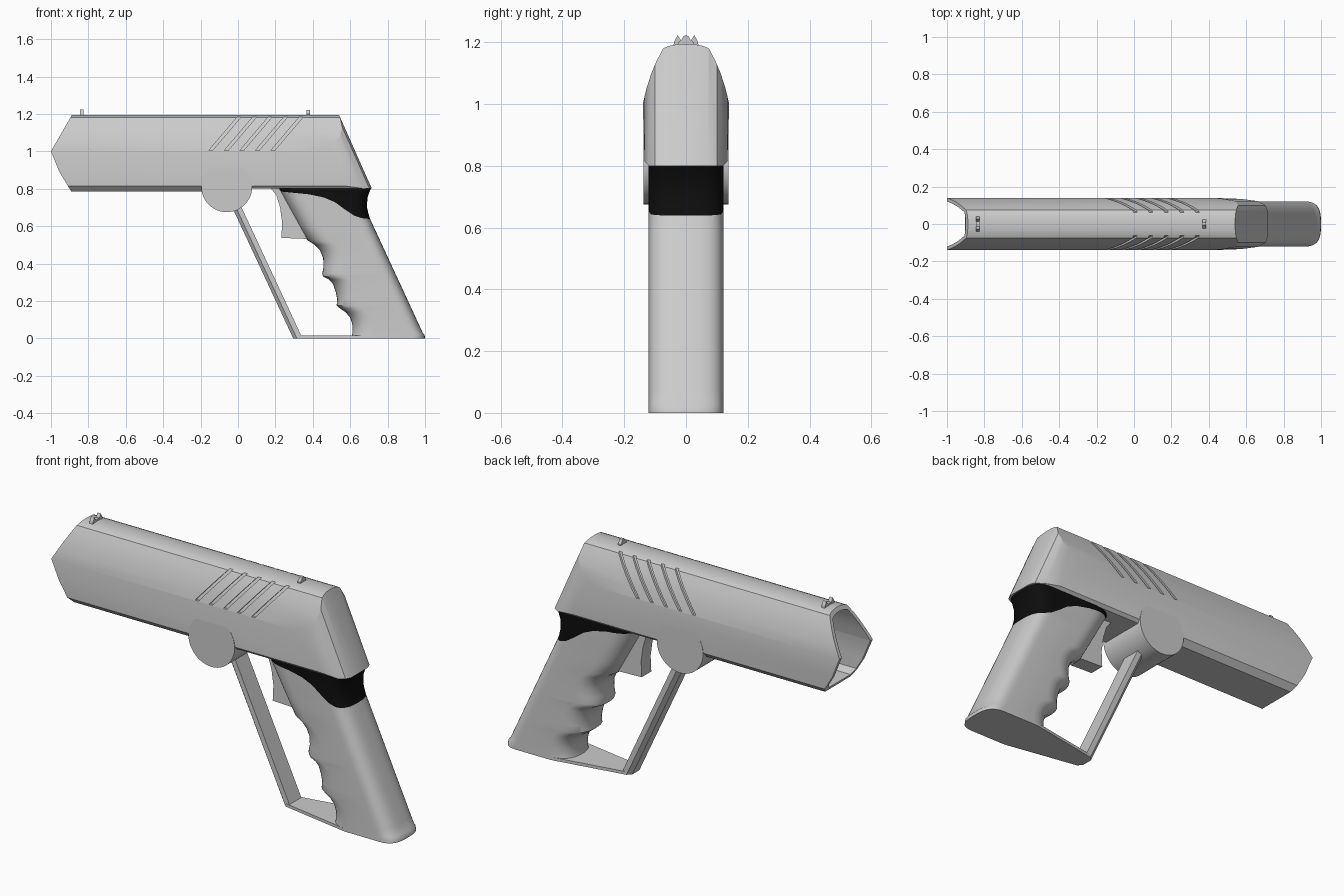
import bpy, bmesh, math
from mathutils import Vector

if "Cube" in bpy.data.objects:
    bpy.data.objects.remove(bpy.data.objects["Cube"])


def finish(name, bm, angle=30):
    bmesh.ops.recalc_face_normals(bm, faces=bm.faces)
    me = bpy.data.meshes.new(name)
    bm.to_mesh(me)
    bm.free()
    ob = bpy.data.objects.new(name, me)
    bpy.context.collection.objects.link(ob)
    return ob


def loft(name, rings):
    """Skin a list of equal-length closed rings and cap both ends."""
    bm = bmesh.new()
    rows = [[bm.verts.new(p) for p in r] for r in rings]
    n = len(rows[0])
    for a, b in zip(rows, rows[1:]):
        for i in range(n):
            j = (i + 1) % n
            bm.faces.new((a[i], a[j], b[j], b[i]))
    bm.faces.new(rows[0])
    bm.faces.new(rows[-1])
    return finish(name, bm)


def prism(name, pts, vec):
    v = Vector(vec)
    return loft(name, [[Vector(p) for p in pts], [Vector(p) + v for p in pts]])


def side(name, pts, half):
    """Prism from an x-z profile, centred on y = 0."""
    return prism(name, [(x, -half, z) for x, z in pts], (0, 2 * half, 0))


def mirrored(half):
    """Close a half outline (u, v) over u = 0."""
    return half + [(-u, v) for u, v in reversed(half) if u > 1e-6]


def boolean(ob, cutter, op='DIFFERENCE'):
    m = ob.modifiers.new("cut", 'BOOLEAN')
    m.operation, m.object, m.solver = op, cutter, 'EXACT'
    bpy.context.view_layer.objects.active = ob
    bpy.ops.object.modifier_apply(modifier=m.name)
    bpy.data.objects.remove(cutter, do_unlink=True)


def smooth(ob, deg=30):
    bpy.ops.object.select_all(action='DESELECT')
    ob.select_set(True)
    bpy.context.view_layer.objects.active = ob
    bpy.ops.object.shade_smooth_by_angle(angle=math.radians(deg))


def lerp(table, t):
    for (a, u), (b, v) in zip(table, table[1:]):
        if t <= b:
            return u + (v - u) * (t - a) / (b - a)
    return table[-1][1]


# Body: cross-section run along x, trimmed by side profile and sheared plan
upper = [(1.0, .14), (1.05, .128), (1.1, .112), (1.14, .095), (1.18, .074)]
section = mirrored([(0, 1.195), (.03, 1.193), (.055, 1.188)]
                   + [(y, z) for z, y in reversed(upper)]
                   + [(.134, .815), (.105, .785)])
body = prism("body", [(-1.1, y, z) for y, z in section], (2, 0, 0))
boolean(body, side("trim", [(-1, 1), (-.885, 1.2), (.538, 1.2), (.716, .8), (0, .8),
                            (0, .78), (-.888, .78), (-.955, .89)], .3), 'INTERSECT')
plan = mirrored([(0, .716), (.07, .716), (.1, .703), (.122, .665), (.134, .58),
                 (.145, .45), (.145, -1.3)])
boolean(body, prism("trim", [(x + .0443, y, .7) for y, x in plan],
                    (-.443 * .6, 0, .6)), 'INTERSECT')

# Bore
bore = [(y * .86, .99 + (z - .99) * .9) for y, z in section]
boolean(body, prism("bore", [(-1.2, y, z) for y, z in bore], (1.1, 0, 0)))

# Diagonal grip grooves on both flanks
for s in (1, -1):
    for k in range(5):
        rings = []
        for z in (1.005, 1.05, 1.1, 1.14, 1.186):
            x = -.15 + .083 * k + (z - 1) * .85
            y = lerp(upper, z) - .012
            rings.append([(x - .01, s * y, z), (x + .01, s * y, z),
                          (x + .01, s * .2, z), (x - .01, s * .2, z)])
        boolean(body, loft("groove", rings))
smooth(body, 25)

# Hinge drum under the body
bpy.ops.mesh.primitive_cylinder_add(vertices=48, radius=.136, depth=.274,
                                    location=(-.06, 0, .811), rotation=(math.pi / 2, 0, 0))
drum = bpy.context.object
drum.name = "hinge_drum"
smooth(drum)

# Grip: rounded rings between a finger-grooved front line and a raked back line
front = [(0, .605), (.03, .612), (.07, .612), (.11, .60), (.14, .575), (.16, .545),
         (.175, .527), (.21, .53), (.25, .522), (.29, .508), (.315, .485), (.33, .455),
         (.345, .45), (.38, .457), (.43, .455), (.47, .438), (.5, .41), (.525, .37),
         (.6, .328), (.7, .273), (.805, .215)]
back = [(0, 1.0), (.02, .998), (.03, .988), (.64, .706), (.665, .698), (.7, .69),
        (.75, .692), (.78, .702), (.805, .712)]


def grip_ring(z):
    xf, xr = lerp(front, z), lerp(back, z)
    ring = []
    for i in range(40):
        a = 2 * math.pi * (i + .5) / 40
        c, s = math.cos(a), math.sin(a)
        d, e = (.1, 2 / 3) if c > 0 else (.13, .8)
        x = math.copysign(abs(c) ** e, c) * d + (xr - d if c > 0 else xf + d)
        ring.append((x, .121 * math.copysign(abs(s) ** e, s), z))
    return ring


levels = sorted({z for z, _ in front} | {z for z, _ in back})
edge = [(.1, .79), (.23, .785), (.38, .77), (.46, .753), (.52, .727), (.57, .69),
        (.62, .657), (.66, .643), (.72, .637), (.9, .637), (.9, .9), (.1, .9)]
grip = loft("grip", [grip_ring(z) for z in levels])
band = loft("grip_band", [grip_ring(z) for z in levels])
boolean(grip, side("edge", edge, .3))
boolean(band, side("edge", edge, .3), 'INTERSECT')
smooth(grip, 40)
smooth(band, 40)
black = bpy.data.materials.new("black")
black.diffuse_color = (.004, .004, .004, 1)
black.use_nodes = True
black.node_tree.nodes["Principled BSDF"].inputs["Base Color"].default_value = black.diffuse_color
band.data.materials.append(black)

# Trigger
side("trigger", [(.17, .81), (.205, .765), (.225, .7), (.236, .62), (.232, .537),
                 (.29, .535), (.42, .53), (.36, .81)], .04)

# Guard: slanted front bar and thin base plate
bar = mirrored([(0, .295), (.03, .295), (.05, .315), (.05, .345)])
prism("guard_bar", [(x, y, 0) for y, x in bar], (-.335, 0, .72))
plate = mirrored([(0, .295), (.03, .295), (.05, .315), (.119, .7), (0, .75)])
prism("guard_base", [(x, y, 0) for y, x in plate], (0, 0, .016))

# Sights: horned front sight and small rear post
horns = mirrored([(0, 1.205), (.014, 1.203), (.027, 1.223), (.038, 1.203), (.042, 1.18)])
post = mirrored([(0, 1.222), (.008, 1.22), (.013, 1.21), (.024, 1.2), (.024, 1.18)])
prism("front_sight", [(-.845, y, z) for y, z in horns], (.02, 0, 0))
prism("rear_sight", [(.367, y, z) for y, z in post], (.017, 0, 0))
